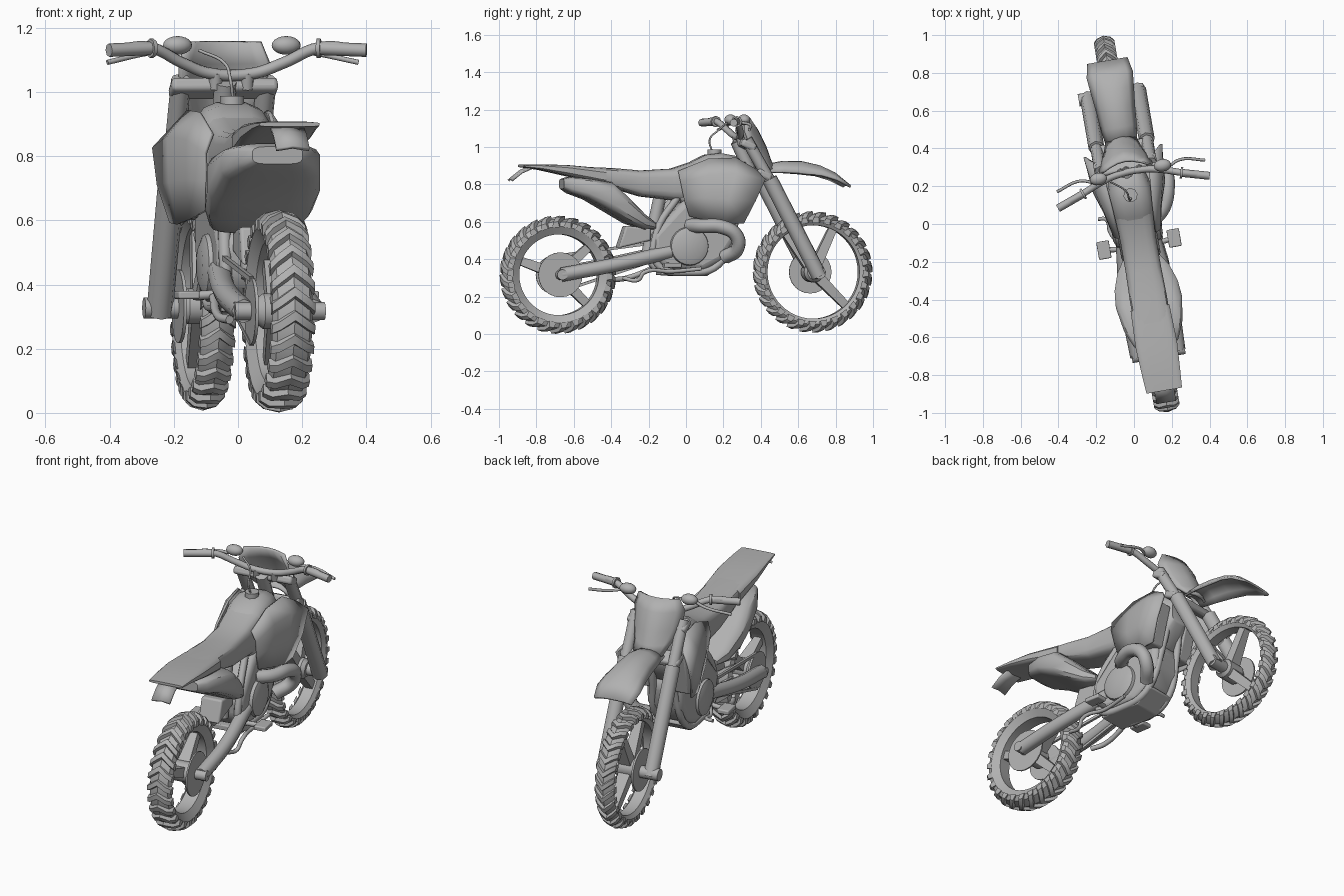
import bpy, bmesh, math
from mathutils import Matrix, Vector

if "Cube" in bpy.data.objects:
    bpy.data.objects.remove(bpy.data.objects["Cube"])

gray = bpy.data.materials.new("plain gray")
gray.diffuse_color = (0.44, 0.44, 0.44, 1)
gray.use_nodes = True
gray.node_tree.nodes["Principled BSDF"].inputs["Base Color"].default_value = gray.diffuse_color
# the whole bike stands turned a little about z
PLACE = Matrix.Translation((0.008, 0, 0)) @ Matrix.Rotation(math.radians(9.8), 4, 'Z')


def finish(name, data):
    ob = bpy.data.objects.new(name, data)
    bpy.context.collection.objects.link(ob)
    data.materials.append(gray)
    ob.matrix_world = PLACE
    return ob


def skin(name, rings, closed=True, caps=True, loop=False, thick=0):
    """Join equal-length rows of points with quads."""
    bm = bmesh.new()
    vs = [[bm.verts.new(p) for p in r] for r in rings]
    n, m = len(rings), len(rings[0])
    for i in range(n if loop else n - 1):
        for j in range(m if closed else m - 1):
            a, b = vs[i], vs[(i + 1) % n]
            bm.faces.new((a[j], a[(j + 1) % m], b[(j + 1) % m], b[j]))
    if caps and closed and not loop:
        bm.faces.new(vs[0])
        bm.faces.new(vs[-1])
    bmesh.ops.recalc_face_normals(bm, faces=bm.faces)
    me = bpy.data.meshes.new(name)
    bm.to_mesh(me)
    bm.free()
    ob = finish(name, me)
    if thick:
        s = ob.modifiers.new("thickness", 'SOLIDIFY')
        s.thickness, s.offset = thick, 0
    return ob


def loft(name, stations, n=16, e=0.6):
    """Rounded-box sections along y: (y, top, bottom, half width)."""
    rings = []
    for y, t, b, w in stations:
        ring = []
        for k in range(n):
            a = math.tau * (k + 0.5) / n
            c, s = math.cos(a), math.sin(a)
            ring.append((w * math.copysign(abs(c) ** e, c), y,
                         (t + b) / 2 + (t - b) / 2 * math.copysign(abs(s) ** e, s)))
        rings.append(ring)
    return skin(name, rings)


def prism(name, profile, x0, x1, bevel=0.0):
    """Side profile of (y, z) points extruded along x."""
    ob = skin(name, [[(x, y, z) for y, z in profile] for x in (x0, x1)])
    if bevel:
        b = ob.modifiers.new("bevel", 'BEVEL')
        b.width, b.segments = bevel, 3
    return ob


def lathe(name, profile, y, z, n=32, loop=False):
    """Turn (x, radius) points about an axle parallel to x."""
    rings = [[(x, y + r * math.cos(math.tau * k / n), z + r * math.sin(math.tau * k / n))
              for k in range(n)] for x, r in profile]
    return skin(name, rings, loop=loop)


def disc(name, x0, x1, r, y, z, n=24):
    return lathe(name, [(x0, r), (x1, r)], y, z, n)


def tube(name, pts, r, smooth=True):
    cu = bpy.data.curves.new(name, 'CURVE')
    cu.dimensions = '3D'
    cu.bevel_depth, cu.bevel_resolution, cu.use_fill_caps = r, 2, True
    cu.resolution_u = 6
    if smooth:
        sp = cu.splines.new('BEZIER')
        sp.bezier_points.add(len(pts) - 1)
        for bp, p in zip(sp.bezier_points, pts):
            bp.co = p
            bp.handle_left_type = bp.handle_right_type = 'AUTO'
    else:
        sp = cu.splines.new('POLY')
        sp.points.add(len(pts) - 1)
        for q, p in zip(sp.points, pts):
            q.co = (*p, 1)
    return finish(name, cu)


def ball(name, c, size):
    bm = bmesh.new()
    bmesh.ops.create_uvsphere(bm, u_segments=16, v_segments=10, radius=1,
                              matrix=Matrix.Translation(c) @ Matrix.Diagonal((*size, 1)))
    me = bpy.data.meshes.new(name)
    bm.to_mesh(me)
    bm.free()
    return finish(name, me)


# wheels: tyre, chevron knobs, hub, thick spokes
def wheel(name, y, z, R, inner, w, knobs, spokes):
    h = R - 0.016
    mid = (h + inner) / 2
    lathe(name + "_tyre", [(-.6 * w, inner), (-w, mid), (-.8 * w, h - .016), (0, h),
                           (.8 * w, h - .016), (w, mid), (.6 * w, inner)], y, z, 48, True)
    pitch = math.tau / knobs
    for k in range(knobs):
        rings = []
        for t in (-1.08, -.7, 0, .7, 1.08):
            a = k * pitch + abs(t) * pitch * .6
            ro = R - .026 * abs(t) ** 2.5
            rings.append([(w * t, y + r * math.cos(q), z + r * math.sin(q))
                          for r, q in ((ro, a), (ro, a + pitch * .38),
                                       (ro - .03, a + pitch * .55), (ro - .03, a - pitch * .1))])
        skin(name + "_knob", rings)
    lathe(name + "_hub", [(-.07, .04), (-.05, .055), (.05, .055), (.07, .04)], y, z, 20)
    for deg in spokes:
        a = math.radians(deg)
        d, s = Vector((0, math.cos(a), math.sin(a))), Vector((0, -math.sin(a), math.cos(a)))
        c = Vector((0, y, z))
        rings = []
        for r, hw, hx in ((.03, .028, .035), (inner + .01, .022, .02)):
            rings.append([c + d * r + s * hw * p + Vector((hx * q, 0, 0))
                          for p, q in ((-1, -1), (1, -1), (1, 1), (-1, 1))])
        skin(name + "_spoke", rings)


RY, RZ, FY, FZ = -0.695, 0.317, 0.687, 0.332
wheel("rear_wheel", RY, RZ, .316, .216, .063, 26, (42, -45, 160))
wheel("front_wheel", FY, FZ, .325, .25, .051, 28, (65, -45, 125))
disc("rear_brake_disc", .075, .083, .12, RY, RZ)
disc("rear_sprocket", -.09, -.08, .105, RY, RZ)
disc("rear_axle", -.14, .145, .028, RY, RZ, 16)
disc("front_brake_disc", -.08, -.07, .115, FY, FZ)
disc("front_axle", -.185, .165, .033, FY + .01, FZ - .005, 16)

# forks, clamps, swingarm, frame tubes, pegs on both sides
for s in (-1, 1):
    tube("fork_lower", [(s * .135, .7, .31), (s * .135, .43, .83)], .042, False)
    tube("fork_upper", [(s * .135, .46, .77), (s * .135, .305, 1.04)], .032, False)
    tube("swingarm", [(s * .11, RY, RZ), (s * .115, -.4, .372), (s * .085, -.1, .44)], .038)
    tube("frame_cradle", [(s * .03, .3, .92), (s * .06, .26, .62), (s * .08, .16, .37),
                          (s * .08, 0, .33), (s * .08, -.17, .375), (s * .08, -.17, .55),
                          (s * .06, -.05, .74)], .02)
    tube("foot_peg_stem", [(s * .09, -.12, .37), (s * .17, -.11, .365)], .014, False)
    prism("foot_peg", [(-.155, .355), (-.06, .355), (-.06, .38), (-.155, .38)],
          s * .155, s * .222, .006)
    # radiator and flared shroud
    prism("radiator", [(.17, .61), (.27, .6), (.33, .84), (.2, .86)], s * .07, s * .155, .01)
    skin("shroud", [[(s * x, y, z) for x, y, z in row] for row in (
        ((.1, -.06, .87), (.11, .1, .935), (.122, .25, .94), (.155, .35, .88)),
        ((.12, -.05, .81), (.15, .1, .85), (.185, .24, .86), (.206, .395, .825)),
        ((.115, -.03, .72), (.152, .09, .73), (.188, .2, .72), (.2, .342, .71)),
        ((.11, .0, .63), (.137, .1, .605), (.163, .19, .588), (.17, .285, .593)))],
        closed=False, thick=.012)
for nm, y, z, w in (("upper_clamp", .315, 1.008, .168), ("lower_clamp", .4, .85, .168)):
    prism(nm, [(y - .045, z + .0), (y + .03, z - .035), (y + .045, z + .005), (y - .03, z + .04)],
          -w, w, .014)
tube("steering_head", [(0, .37, .82), (0, .275, 1.03)], .035, False)

# engine, covers, airbox, shock
prism("engine", [(-.2, .53), (-.19, .415), (-.13, .348), (.08, .338), (.18, .39), (.25, .5),
                 (.26, .62), (.2, .7), (0, .74), (-.06, .68)], -.105, .105, .032)
lathe("clutch_cover", [(.08, .11), (.122, .1), (.135, .07)], .0, .47, 24)
lathe("ignition_cover", [(-.08, .105), (-.118, .095), (-.132, .06)], -.01, .46, 24)
prism("skid_plate", [(-.15, .315), (.1, .31), (.2, .38), (.19, .4), (.09, .342), (-.15, .345)],
      -.085, .085, .006)
prism("mud_flap", [(-.375, .46), (-.335, .58), (-.2, .565), (-.2, .5)], -.06, .06, .01)
tube("shock", [(0, -.14, .74), (0, -.21, .42)], .035, False)
loft("side_panels", [(-.675, .83, .775, .08), (-.64, .84, .752, .12), (-.55, .835, .72, .158),
                     (-.42, .815, .645, .18), (-.33, .735, .592, .171), (-.24, .645, .56, .14),
                     (-.18, .6, .56, .1)], e=.5)

# seat, tank, tail
loft("seat", [(-.62, .897, .84, .098), (-.4, .888, .78, .1), (-.25, .875, .735, .096),
              (-.08, .885, .715, .096), (.04, .925, .7, .105)], e=.5)
loft("tank", [(-.04, .882, .7, .092), (.04, .93, .64, .112), (.1, .96, .6, .122),
              (.18, .97, .6, .122), (.26, .955, .65, .1), (.33, .9, .76, .06)])
loft("rear_fender", [(-.895, .906, .892, .096), (-.8, .908, .878, .103), (-.65, .904, .845, .112),
                     (-.45, .886, .8, .105)], e=.45)
skin("tail_tongue", [[(-.052, y, z), (0, y, z + .008), (.052, y, z)] for y, z in
                     ((-.84, .89), (-.9, .864), (-.955, .82))], closed=False, thick=.012)
tube("tank_cap", [(0, .155, .95), (0, .155, .987)], .038, False)

# front fender and headlight mask as bent sheets
T = (-1, -.75, -.35, 0, .35, .75, 1)
skin("front_fender", [[(t * w, y, z - d * abs(t) ** 3) for t in T] for y, z, w, d in
     ((.42, .9, .078, .035), (.52, .92, .092, .055), (.62, .92, .1, .062), (.72, .898, .112, .05),
      (.8, .86, .121, .035), (.875, .797, .106, .01))], closed=False, thick=.012)
skin("front_mask", [[(t * w, y - d * t * t, z) for t in T] for z, y, w, d in
     ((1.155, .338, .115, .035), (1.09, .385, .14, .09), (1.0, .43, .132, .1),
      (.93, .455, .1, .07), (.88, .475, .08, .03))], closed=False, thick=.014)


# handlebar with grips, levers and reservoirs, turned slightly
def bar(x, y, z):
    return (x + .02, y + .04 * x, z)


half = [(.39, .175, 1.13), (.27, .215, 1.138), (.16, .255, 1.09), (.07, .275, 1.058)]
tube("handlebar", [bar(-x, y, z) for x, y, z in half] + [bar(x, y, z) for x, y, z in half[::-1]], .018)
for s in (-1, 1):
    tube("grip", [bar(s * .265, .215, 1.136), bar(s * .41, .168, 1.13)], .021, False)
    tube("grip_collar", [bar(s * .26, .217, 1.136), bar(s * .272, .213, 1.136)], .03, False)
    tube("lever", [bar(s * .2, .26, 1.13), bar(s * .27, .285, 1.12), bar(s * .4, .255, 1.092)], .008)
    ball("reservoir", bar(s * .173, .275, 1.145), (.046, .033, .029))
    tube("bar_clamp", [bar(s * .05, .29, 1.01), bar(s * .05, .278, 1.06)], .022, False)
tube("cable", [(0, .14, .98), (-.01, .13, 1.04), (-.02, .18, 1.09), (-.09, .24, 1.13)], .005)

# exhaust on the right side, pedals, chain
tube("exhaust", [(.09, -.0, .58), (.16, .06, .578), (.2, .16, .573), (.205, .235, .53),
                 (.18, .25, .46), (.11, .19, .41)], .038)
tube("brake_pedal", [(.1, -.36, .3), (.12, -.28, .29), (.13, -.25, .33), (.12, -.1, .335),
                     (.14, .06, .35)], .011)
tube("shift_pedal", [(-.1, -.1, .37), (-.14, -.02, .36), (-.15, .05, .37), (-.19, .06, .37)], .01)
tube("side_stand", [(-.11, -.14, .36), (-.12, -.3, .3), (-.1, -.38, .29)], .014)
for dz, ez in ((.1, .05), (-.1, -.04)):
    prism("chain", [(RY, RZ + dz - .008), (-.14, .44 + ez - .008), (-.14, .44 + ez + .008),
                    (RY, RZ + dz + .008)], -.092, -.078)

# smooth shading that keeps hard edges
for ob in bpy.context.scene.objects:
    ob.select_set(ob.type == 'MESH')
    if ob.type == 'MESH':
        bpy.context.view_layer.objects.active = ob
bpy.ops.object.shade_smooth_by_angle(angle=math.radians(35))
